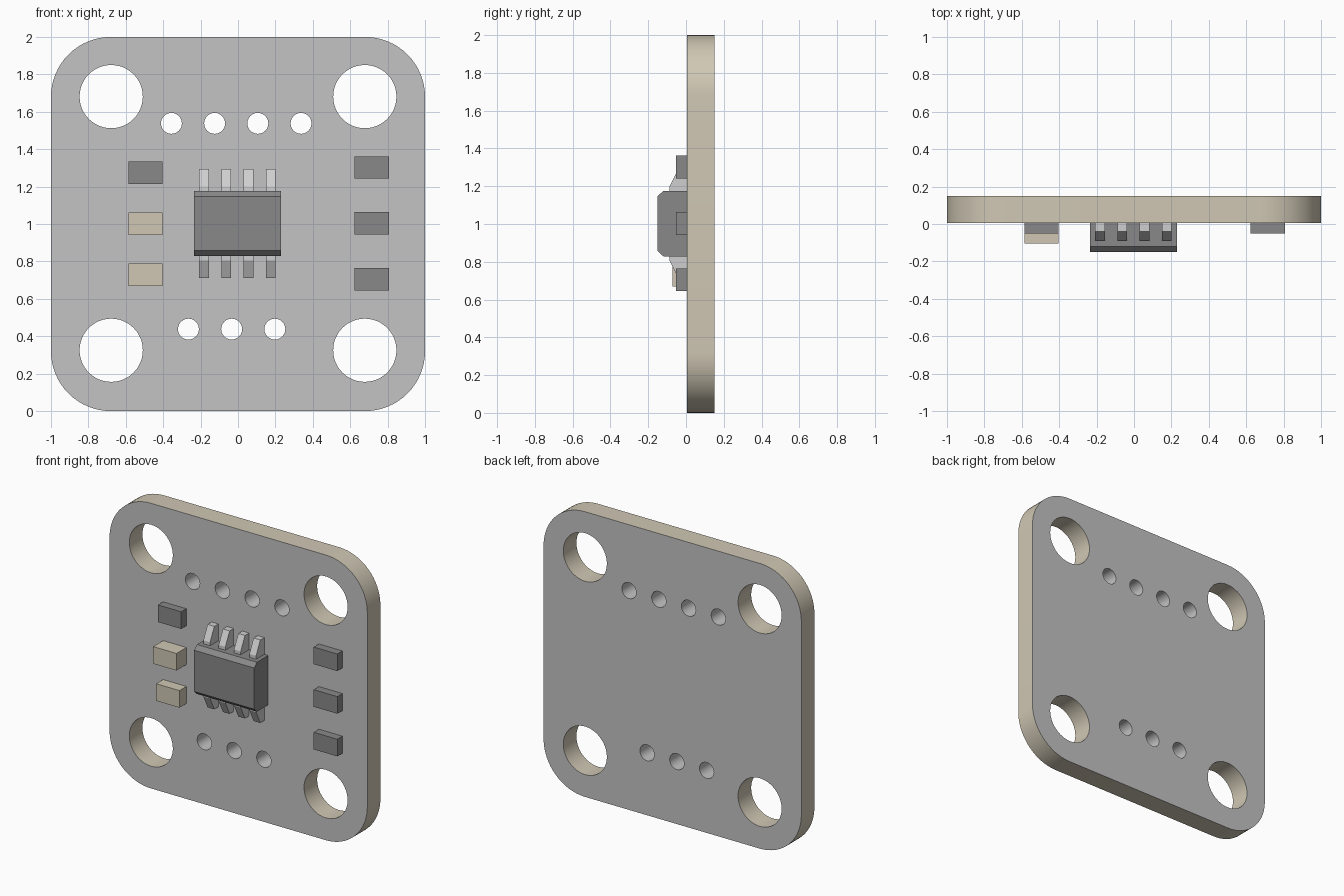
import bpy, bmesh, math
from mathutils import Vector

if "Cube" in bpy.data.objects:
    bpy.data.objects.remove(bpy.data.objects["Cube"])

BOARD_FRONT, BOARD_BACK = 0.005, 0.15


def material(name, rgb):
    m = bpy.data.materials.new(name)
    m.diffuse_color = (*rgb, 1)
    m.use_nodes = True
    m.node_tree.nodes["Principled BSDF"].inputs["Base Color"].default_value = m.diffuse_color
    return m


GREY = material("board grey", (0.55, 0.55, 0.55))
TAN = material("tan", (0.63, 0.575, 0.46))
DARK = material("dark grey", (0.25, 0.25, 0.25))
METAL = material("pin light grey", (0.62, 0.62, 0.62))


def finish(bm, name, mats):
    bmesh.ops.recalc_face_normals(bm, faces=bm.faces)
    me = bpy.data.meshes.new(name)
    bm.to_mesh(me)
    bm.free()
    for m in mats:
        me.materials.append(m)
    ob = bpy.data.objects.new(name, me)
    bpy.context.collection.objects.link(ob)
    return ob


def extrude_loops(loops, offset):
    """Fill closed 3D loops (outline first, then holes) and extrude."""
    bm = bmesh.new()
    edges = []
    for pts in loops:
        vs = [bm.verts.new(p) for p in pts]
        edges += [bm.edges.new((vs[i - 1], vs[i])) for i in range(len(vs))]
    bmesh.ops.triangle_fill(bm, edges=edges, use_beauty=True)
    res = bmesh.ops.extrude_face_region(bm, geom=bm.faces[:])
    bmesh.ops.translate(bm, vec=Vector(offset),
                        verts=[g for g in res["geom"] if isinstance(g, bmesh.types.BMVert)])
    return bm


def arc(cx, cz, r, a0, a1, n):
    return [(cx + r * math.cos(a0 + (a1 - a0) * i / n), BOARD_FRONT,
             cz + r * math.sin(a0 + (a1 - a0) * i / n)) for i in range(n + 1)]


def circle(cx, cz, r, n):
    return arc(cx, cz, r, 0, 2 * math.pi, n)[:-1]


# Circuit board: rounded outline, mounting holes, two rows of pin holes
R = 0.32
outline = []
for k, (sx, sz) in enumerate([(1, 1), (-1, 1), (-1, -1), (1, -1)]):
    outline += arc(sx * (1 - R), 1 + sz * (1 - R), R,
                   k * math.pi / 2, (k + 1) * math.pi / 2, 16)
holes = [circle(sx * 0.678, 1.003 + sz * 0.678, 0.169, 48) for sx in (-1, 1) for sz in (-1, 1)]
holes += [circle(-0.356 + 0.231 * i, 1.538, 0.056, 24) for i in range(4)]
holes += [circle(-0.265 + 0.231 * i, 0.438, 0.056, 24) for i in range(3)]
bm = extrude_loops([outline] + holes, (0, BOARD_BACK - BOARD_FRONT, 0))
bm.normal_update()
for f in bm.faces:
    wall = abs(f.normal.y) < 0.5
    c = f.calc_center_median()
    pin_hole = abs(c.x) < 0.45 and 0.3 < c.z < 1.7
    f.material_index = 1 if wall and not pin_hole else 0   # tan rim and mounting holes
    f.smooth = wall
board = finish(bm, "circuit_board", [GREY, TAN])
bpy.context.view_layer.objects.active = board
board.select_set(True)
bpy.ops.object.shade_smooth_by_angle(angle=math.radians(35))


def prism(name, profile, x0, x1, mat):
    """Extrude a (y, z) profile along x."""
    return finish(extrude_loops([[(x0, y, z) for y, z in profile]], (x1 - x0, 0, 0)), name, [mat])


def block(name, x0, x1, zc, front, mat):
    h = 0.06
    prism(name, [(BOARD_FRONT, zc - h), (front, zc - h), (front, zc + h), (BOARD_FRONT, zc + h)],
          x0, x1, mat)


# Chip body with chamfered front edges
prism("chip_body", [(BOARD_FRONT, 0.829), (-0.12, 0.829), (-0.15, 0.858), (-0.15, 1.147),
                    (-0.12, 1.176), (BOARD_FRONT, 1.176)], -0.235, 0.231, DARK)

# Chip legs, four above and four below
for side, label in ((1, "upper"), (-1, "lower")):
    leg = [(BOARD_FRONT, 0.17), (-0.087, 0.17), (-0.087, 0.197), (-0.04, 0.291), (BOARD_FRONT, 0.291)]
    for i in range(4):
        x = -0.182 + 0.119 * i
        prism(f"chip_leg_{label}_{i + 1}", [(y, 1.0025 + side * z) for y, z in leg],
              x - 0.026, x + 0.026, METAL)

# Small surface-mounted components
block("left_resistor", -0.585, -0.404, 1.274, -0.052, DARK)
block("left_capacitor_tall", -0.585, -0.404, 1.002, -0.105, TAN)
block("left_capacitor_low", -0.585, -0.404, 0.729, -0.072, TAN)
for i in range(3):
    block(f"right_resistor_{i + 1}", 0.624, 0.807, 1.302 - 0.299 * i, -0.052, DARK)
